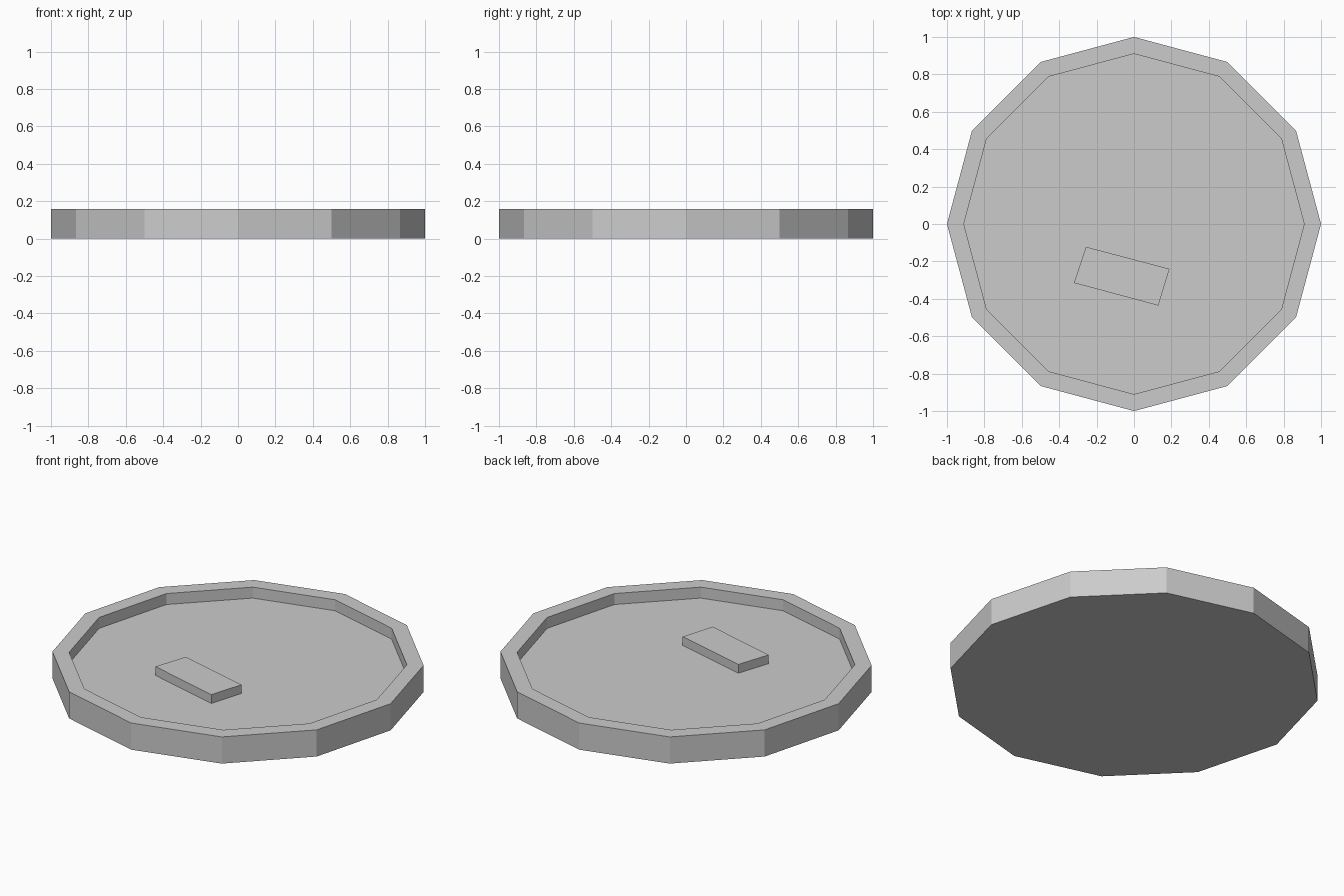
import bpy
import bmesh
from math import cos, sin, pi

cube = bpy.data.objects.get("Cube")
if cube:
    bpy.data.objects.remove(cube)

GREY = (0.6, 0.6, 0.6, 1)
grey = bpy.data.materials.new("plain grey")
grey.use_nodes = True
grey.diffuse_color = GREY
grey.node_tree.nodes["Principled BSDF"].inputs["Base Color"].default_value = GREY

SIDES = 12
HEIGHT = 0.158
FLOOR = 0.093


def finish(name, bm):
    bmesh.ops.recalc_face_normals(bm, faces=bm.faces)
    mesh = bpy.data.meshes.new(name)
    bm.to_mesh(mesh)
    bm.free()
    mesh.materials.append(grey)
    obj = bpy.data.objects.new(name, mesh)
    bpy.context.collection.objects.link(obj)
    return obj


# Tray: twelve-sided rings joined from the underside over the rim to the floor
bm = bmesh.new()
rings = []
for radius, z in ((1, 0), (1, HEIGHT), (0.91, HEIGHT), (0.91, FLOOR)):
    angles = [2 * pi * i / SIDES for i in range(SIDES)]
    rings.append([bm.verts.new((radius * cos(a), radius * sin(a), z)) for a in angles])
for low, high in zip(rings, rings[1:]):
    for i in range(SIDES):
        j = (i + 1) % SIDES
        bm.faces.new((low[i], low[j], high[j], high[i]))
bm.faces.new(rings[0])
bm.faces.new(rings[-1])
finish("round_tray", bm)

# Block: slightly skewed outline raised from the tray floor
bm = bmesh.new()
outline = ((-0.257, -0.122), (0.19, -0.24), (0.13, -0.436), (-0.321, -0.315))
base = bm.faces.new([bm.verts.new((x, y, FLOOR)) for x, y in outline])
raised = bmesh.ops.extrude_face_region(bm, geom=[base], use_keep_orig=True)
top_verts = [v for v in raised["geom"] if isinstance(v, bmesh.types.BMVert)]
bmesh.ops.translate(bm, verts=top_verts, vec=(0, 0, 0.052))
finish("floor_block", bm)
